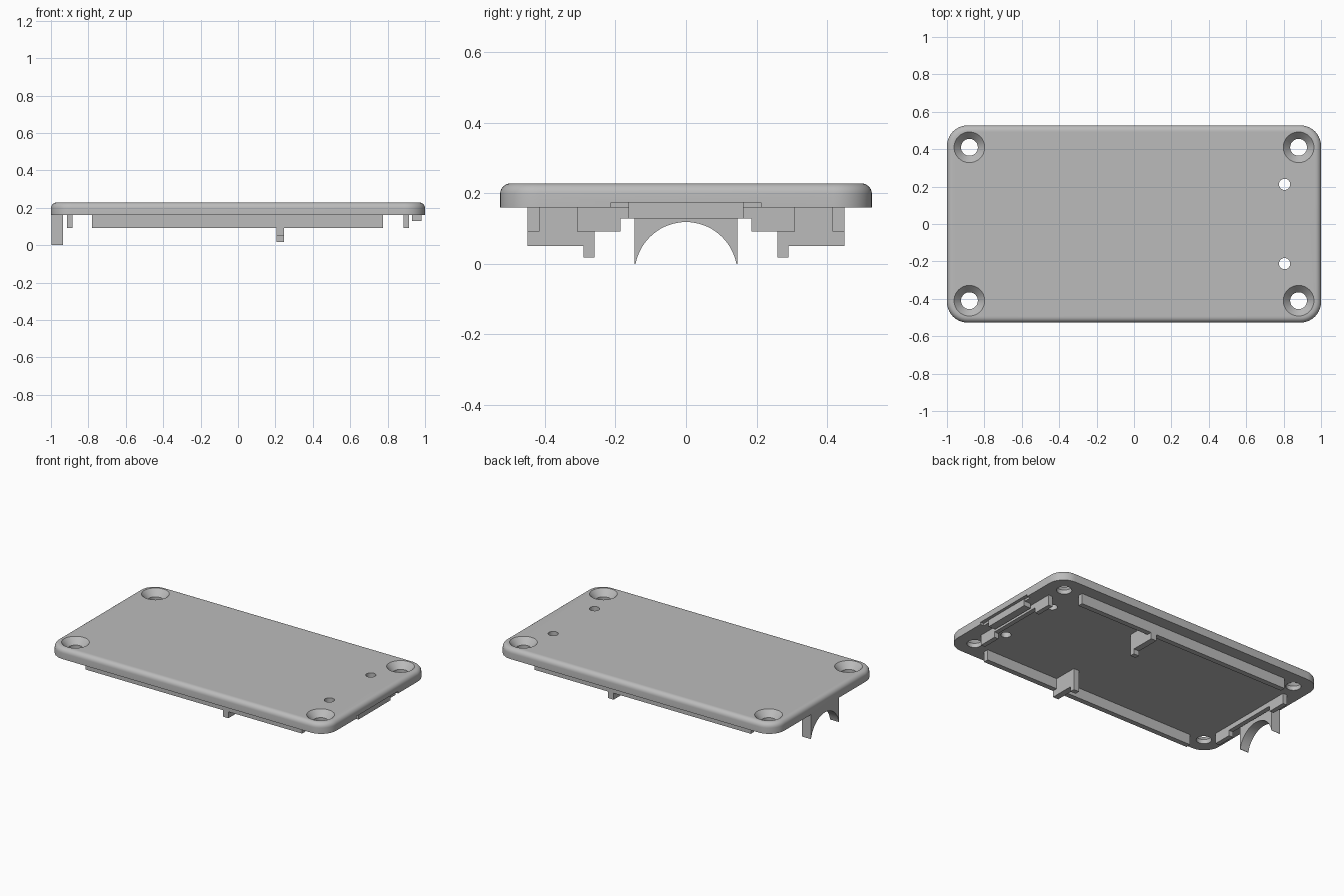
import bpy, bmesh
from math import sin, cos, pi, radians

cube = bpy.data.objects.get("Cube")
if cube:
    bpy.data.objects.remove(cube, do_unlink=True)

grey = bpy.data.materials.new("plain grey")
grey.use_nodes = True
grey.diffuse_color = (0.5, 0.5, 0.5, 1)
grey.node_tree.nodes["Principled BSDF"].inputs["Base Color"].default_value = (0.5, 0.5, 0.5, 1)

HALF_X, HALF_Y = 1.0, 0.527
BOTTOM, TOP = 0.16, 0.228
CORNER, FILLET = 0.11, 0.03


def loft(name, rings):
    """Skin a closed solid through rings with equal point counts."""
    bm = bmesh.new()
    loops = [[bm.verts.new(p) for p in ring] for ring in rings]
    for a, b in zip(loops, loops[1:]):
        for i in range(len(a)):
            j = (i + 1) % len(a)
            bm.faces.new((a[i], a[j], b[j], b[i]))
    bm.faces.new(loops[0][::-1])
    bm.faces.new(loops[-1])
    bmesh.ops.recalc_face_normals(bm, faces=bm.faces)
    mesh = bpy.data.meshes.new(name)
    bm.to_mesh(mesh)
    bm.free()
    mesh.materials.append(grey)
    obj = bpy.data.objects.new(name, mesh)
    bpy.context.collection.objects.link(obj)
    return obj


def box(name, x, y, z):
    ring = [(x[0], y[0]), (x[1], y[0]), (x[1], y[1]), (x[0], y[1])]
    return loft(name, [[(px, py, h) for px, py in ring] for h in z])


def prism(name, profile, x):
    """Extrude a (y, z) profile along x."""
    return loft(name, [[(px, y, z) for y, z in profile] for px in x])


def rounded_ring(inset, z, steps=10):
    r = CORNER - inset
    points = []
    for k, (sx, sy) in enumerate([(1, 1), (-1, 1), (-1, -1), (1, -1)]):
        for i in range(steps + 1):
            a = (k + i / steps) * pi / 2
            points.append((sx * (HALF_X - CORNER) + r * cos(a),
                           sy * (HALF_Y - CORNER) + r * sin(a), z))
    return points


def turned(name, x, y, profile, sides=40):
    """Round solid through (radius, z) pairs."""
    return loft(name, [[(x + r * cos(2 * pi * i / sides), y + r * sin(2 * pi * i / sides), z)
                        for i in range(sides)] for r, z in profile])


def activate(obj):
    bpy.ops.object.select_all(action='DESELECT')
    obj.select_set(True)
    bpy.context.view_layer.objects.active = obj


def cut(obj, cutter):
    cutter.hide_render = True
    mod = obj.modifiers.new("cut", 'BOOLEAN')
    mod.operation, mod.solver, mod.object = 'DIFFERENCE', 'EXACT', cutter
    activate(obj)
    bpy.ops.object.modifier_apply(modifier=mod.name)
    bpy.data.objects.remove(cutter, do_unlink=True)


# Cover plate with rounded corners and a rounded top edge
rings = [rounded_ring(0, BOTTOM)]
for i in range(7):
    a = i / 6 * pi / 2
    rings.append(rounded_ring(FILLET * (1 - cos(a)), TOP - FILLET * (1 - sin(a))))
plate = loft("cover_plate", rings)

# Countersunk screw holes, small holes and edge notch
for sy in (-1, 1):
    for sx in (-1, 1):
        cut(plate, turned("screw_cutter", sx * 0.88, sy * 0.41,
                          [(0.045, 0.1), (0.045, 0.188), (0.082, TOP), (0.082, 0.3)]))
    cut(plate, turned("small_cutter", 0.805, sy * 0.212, [(0.03, 0.1), (0.03, 0.3)]))
cut(plate, box("notch_cutter", (0.975, 1.1), (-0.213, 0.213), (0.1, 0.174)))

# Long side rails and hooked clips
SINK = BOTTOM + 0.003
for side, s in (("front", -1), ("back", 1)):
    box(side + "_rail", (-0.78, 0.775), sorted((s * 0.415, s * 0.449)), (0.092, SINK))
    clip = [(0.449, SINK), (0.449, 0.05), (0.29, 0.05), (0.29, 0.018), (0.259, 0.018), (0.259, SINK)]
    prism(side + "_clip", [(s * y, z) for y, z in clip], (0.205, 0.245))

# End walls, tall at both ends and low in the middle
wall = [(-0.309, SINK), (-0.309, 0.092), (-0.186, 0.092), (-0.186, 0.128)]
wall += [(-y, z) for y, z in reversed(wall)]
for side, s in (("right", -1), ("left", 1)):
    prism(side + "_end_wall", wall, (s * 0.885, s * 0.915))

# Low lip beside the notch
box("edge_lip", (0.93, 0.98), (-0.163, 0.163), (0.129, 0.175))

# Arched saddle hanging from the right end
half = radians(78.8)
arch = [(0.1455 * sin(half * t / 16), -0.028 + 0.1465 * cos(half * t / 16)) for t in range(-16, 17)]
saddle = prism("arched_saddle", [(-0.1455, SINK), (-0.1455, 0)] + arch + [(0.1455, 0), (0.1455, SINK)],
               (-0.998, -0.935))

# Smooth curved parts while keeping crisp edges
for obj in (plate, saddle):
    activate(obj)
    bpy.ops.object.shade_smooth_by_angle(angle=radians(30))
